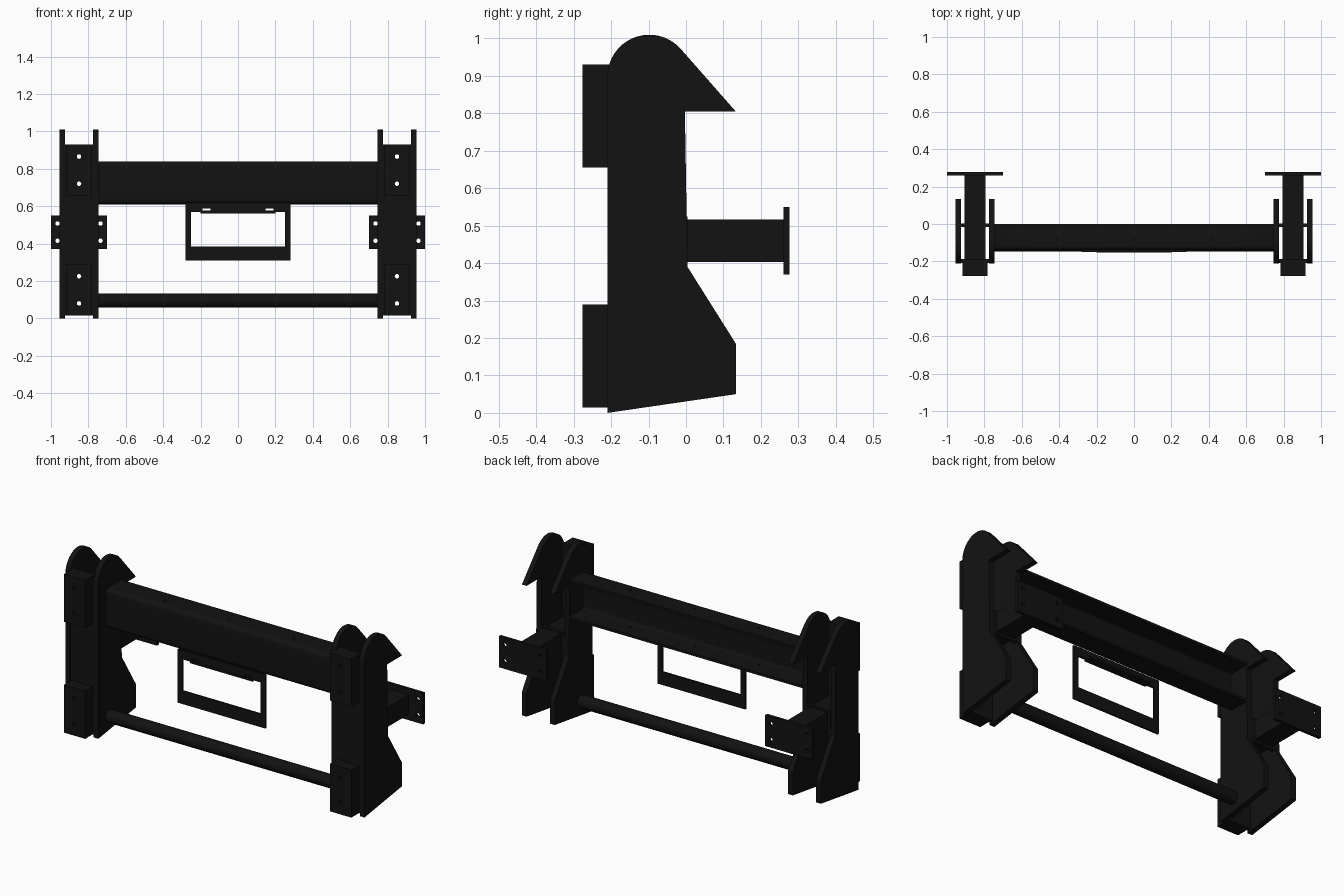
import bpy, bmesh, math
from mathutils import Matrix

if "Cube" in bpy.data.objects:
    bpy.data.objects.remove(bpy.data.objects["Cube"])

black = bpy.data.materials.new("black_paint")
black.diffuse_color = (0.006, 0.006, 0.006, 1)
black.use_nodes = True
black.node_tree.nodes["Principled BSDF"].inputs["Base Color"].default_value = black.diffuse_color


def make(name, bm):
    bmesh.ops.recalc_face_normals(bm, faces=bm.faces)
    me = bpy.data.meshes.new(name)
    bm.to_mesh(me)
    bm.free()
    ob = bpy.data.objects.new(name, me)
    bpy.context.collection.objects.link(ob)
    me.materials.append(black)
    return ob


def box(name, x0, x1, y0, y1, z0, z1):
    bm = bmesh.new()
    m = Matrix.Translation(((x0 + x1) / 2, (y0 + y1) / 2, (z0 + z1) / 2))
    bmesh.ops.create_cube(bm, size=1, matrix=m @ Matrix.Diagonal((x1 - x0, y1 - y0, z1 - z0, 1)))
    return make(name, bm)


def extrude_x(name, profile, x0, x1):
    """Closed (y, z) profile swept along x."""
    bm = bmesh.new()
    face = bm.faces.new([bm.verts.new((x0, y, z)) for y, z in profile])
    geo = bmesh.ops.extrude_face_region(bm, geom=[face])["geom"]
    verts = [g for g in geo if isinstance(g, bmesh.types.BMVert)]
    bmesh.ops.translate(bm, verts=verts, vec=(x1 - x0, 0, 0))
    return make(name, bm)


def arc(cy, cz, r, a0, a1, n):
    return [(cy + r * math.cos(math.radians(a0 + (a1 - a0) * i / n)),
             cz + r * math.sin(math.radians(a0 + (a1 - a0) * i / n))) for i in range(n + 1)]


def cut(ob, cutter):
    mod = ob.modifiers.new("cut", "BOOLEAN")
    mod.operation, mod.solver, mod.object = "DIFFERENCE", "EXACT", cutter
    me = bpy.data.meshes.new_from_object(ob.evaluated_get(bpy.context.evaluated_depsgraph_get()))
    ob.modifiers.clear()
    ob.data = me
    bpy.data.objects.remove(cutter)


def drill(ob, points, r, axis="Y", depth=0.2):
    bm = bmesh.new()
    rot = Matrix.Rotation(math.pi / 2, 4, "X") if axis == "Y" else Matrix()
    for p in points:
        bmesh.ops.create_cone(bm, cap_ends=True, segments=20, radius1=r, radius2=r,
                              depth=depth, matrix=Matrix.Translation(p) @ rot)
    cutter = make("hole_cutter", bm)
    cutter.hide_render = True
    bpy.context.view_layer.update()
    cut(ob, cutter)


def smooth(ob):
    bpy.ops.object.select_all(action="DESELECT")
    ob.select_set(True)
    bpy.context.view_layer.objects.active = ob
    bpy.ops.object.shade_smooth_by_angle(angle=math.radians(30))


# hooked side plate outline
hook = ([(-0.21, 0.0)] + arc(-0.098, 0.898, 0.112, 180, 41, 22)[0:]
        + [(0.133, 0.805), (-0.003, 0.805), (0.004, 0.39), (0.133, 0.185), (0.133, 0.05)])

for side, s in (("left", -1), ("right", 1)):
    c = 0.85 * s
    # pair of hook plates
    for tag, off in (("outer", 0.09 * s), ("inner", -0.09 * s)):
        smooth(extrude_x(f"{side}_{tag}_hook_plate", hook, c + off - 0.015, c + off + 0.015))
    # front web with its two mounting pads, drilled through
    web = box(f"{side}_front_web", c - 0.077, c + 0.077, -0.208, -0.188, 0.015, 0.93)
    drill(web, [(c, -0.2, z) for z in (0.08, 0.225, 0.72, 0.865)], 0.012)
    for tag, z0, z1, holes in (("lower", 0.015, 0.29, (0.08, 0.225)), ("upper", 0.655, 0.93, (0.72, 0.865))):
        pad = box(f"{side}_{tag}_pad", c - 0.068, c + 0.068, -0.277, -0.2, z0, z1)
        drill(pad, [(c, -0.24, z) for z in holes], 0.012)
    # rear arm, its root plate and bolted end plate
    box(f"{side}_arm_root_plate", c - 0.077, c + 0.077, -0.016, 0.004, 0.39, 0.525)
    box(f"{side}_rear_arm", c - 0.057, c + 0.057, -0.19, 0.262, 0.403, 0.517)
    end = box(f"{side}_arm_end_plate", c - 0.15, c + 0.15, 0.26, 0.277, 0.37, 0.55)
    drill(end, [(c + dx, 0.268, z) for dx in (-0.115, 0.115) for z in (0.415, 0.507)], 0.012)

# main cross beam: folded channel open to the rear
y0, z0, z1, t, r = -0.14, 0.61, 0.838, 0.014, 0.025
channel = ([(0, z1)] + arc(y0 + r, z1 - r, r, 90, 180, 6) + arc(y0 + r, z0 + r, r, 180, 270, 6) + [(0, z0), (0, z0 + t)]
           + arc(y0 + r, z0 + r, r - t, 270, 180, 6) + arc(y0 + r, z1 - r, r - t, 180, 90, 6) + [(0, z1 - t)])
beam = extrude_x("cross_beam", channel, -0.765, 0.765)
drill(beam, [(x, -0.08, 0.72) for x in (-0.41, 0, 0.41)], 0.006, "Z", 0.4)
smooth(beam)

# lower round tie bar
smooth(extrude_x("lower_tie_bar", arc(-0.11, 0.095, 0.037, 0, 345, 23), -0.765, 0.765))

# hanging plate frame with slots in the top rail
frame = box("hanging_frame", -0.28, 0.28, -0.15, -0.139, 0.31, 0.62)
cut(frame, box("window_cutter", -0.25, 0.25, -0.3, 0.1, 0.385, 0.568))
for x in (-0.168, 0.168):
    cut(frame, box("slot_cutter", x - 0.021, x + 0.021, -0.3, 0.1, 0.576, 0.587))
box("frame_shelf", -0.2, 0.2, -0.152, -0.105, 0.56, 0.572)
